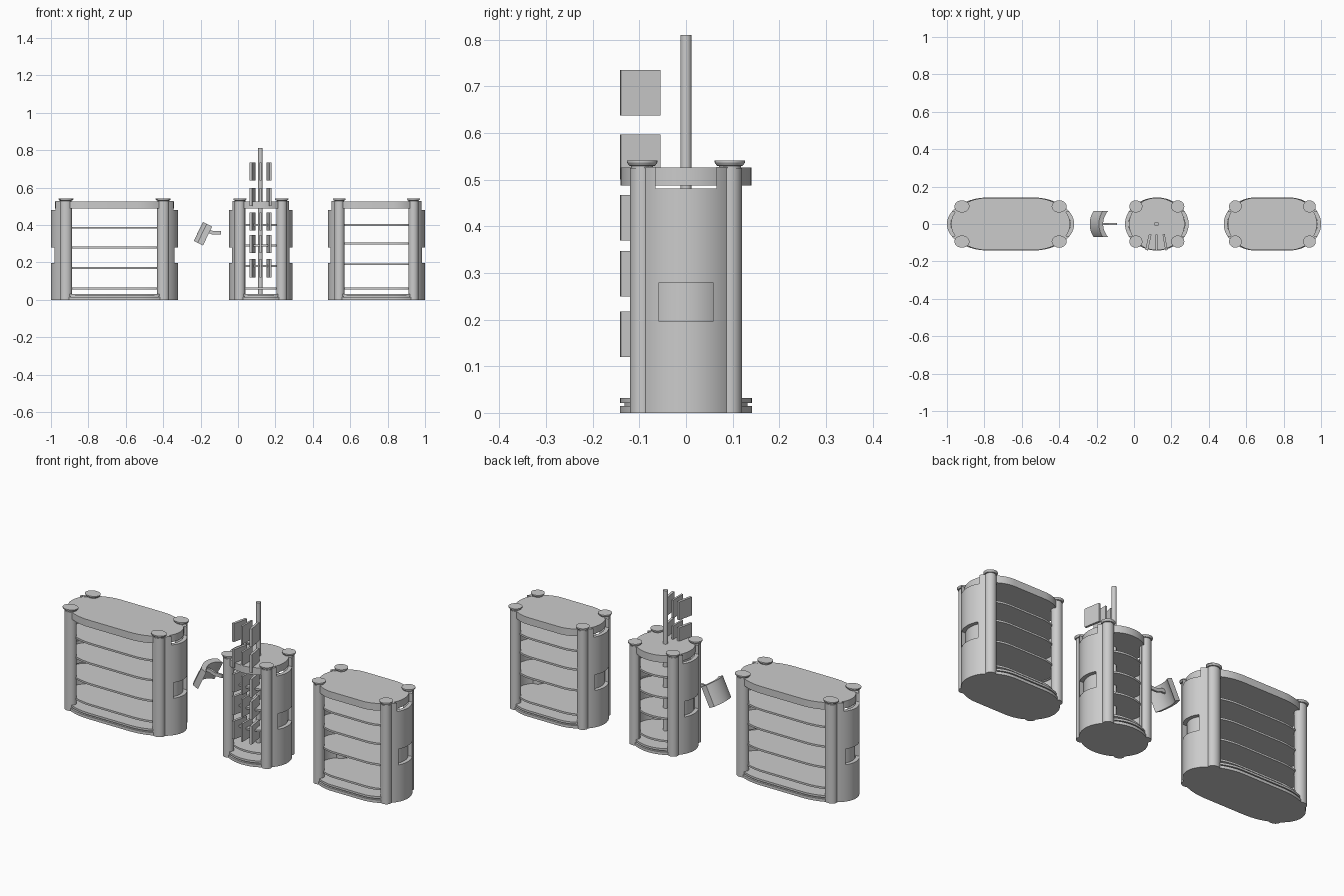
import bpy, bmesh, math
from mathutils import Matrix

if "Cube" in bpy.data.objects:
    bpy.data.objects.remove(bpy.data.objects["Cube"])

B = 0.14  # half depth of every unit


def make(name, bm, smooth=True):
    bmesh.ops.recalc_face_normals(bm, faces=bm.faces)
    me = bpy.data.meshes.new(name)
    bm.to_mesh(me)
    bm.free()
    ob = bpy.data.objects.new(name, me)
    bpy.context.collection.objects.link(ob)
    if smooth:
        bpy.ops.object.select_all(action='DESELECT')
        ob.select_set(True)
        bpy.context.view_layer.objects.active = ob
        bpy.ops.object.shade_smooth_by_angle(angle=math.radians(30))
    return ob


def prism(name, pts, z0, z1, smooth=True):
    bm = bmesh.new()
    f = bm.faces.new([bm.verts.new((x, y, z0)) for x, y in pts])
    r = bmesh.ops.extrude_face_region(bm, geom=[f])
    for v in r['geom']:
        if isinstance(v, bmesh.types.BMVert):
            v.co.z = z1
    return make(name, bm, smooth)


def box(name, size, loc, rot=0):
    bm = bmesh.new()
    bmesh.ops.create_cube(bm, size=1)
    bm.transform(Matrix.Translation(loc) @ Matrix.Rotation(rot, 4, 'Z') @ Matrix.Diagonal((*size, 1)))
    return make(name, bm, False)


def capsule(cx, L, a, b, n=32):
    # straight middle of half length L with elliptical ends
    pts = []
    for s in (1, -1):
        for i in range(n + 1):
            t = -math.pi / 2 + math.pi * i / n
            if L < 1e-4 and s < 0 and i in (0, n):
                continue
            pts.append((cx + s * (L + a * math.cos(t)), s * b * math.sin(t)))
    return pts


def arc_band(x0, side, a, b, d0, d1, ymax, n=28):
    # curved strip between two inset ellipses, |y| limited by ymax
    pts = []
    for d, order in ((d0, 1), (d1, -1)):
        aa, bb = a - d, b - d
        m = math.asin(min(1, ymax / bb))
        for i in range(n + 1):
            t = order * m * (2 * i / n - 1)
            pts.append((x0 + side * aa * math.cos(t), bb * math.sin(t)))
    return pts


def lathe_column(name, x, y, kx, ky):
    # round post with flared cap
    prof = [(1, 0), (1, .525), (.9, .525), (.9, .529), (1.08, .530), (1.25, .537), (1.25, .541)]
    n, bm = 32, bmesh.new()
    rings = [[bm.verts.new((x + kx * r * math.cos(2 * math.pi * i / n),
                            y + ky * r * math.sin(2 * math.pi * i / n), z)) for i in range(n)]
             for r, z in prof]
    for p, q in zip(rings, rings[1:]):
        for i in range(n):
            bm.faces.new((p[i], p[(i + 1) % n], q[(i + 1) % n], q[i]))
    bm.faces.new(rings[0])
    bm.faces.new(rings[-1])
    make(name, bm)


def unit(label, cx, half, a, col_dx, kx, shelves):
    L = half - a
    # base, top and shelves
    prism(label + "_base_lower", capsule(cx, L, a - .005, .142), 0, .015)
    prism(label + "_base_groove", capsule(cx, L, a - .015, .132), .015, .021)
    prism(label + "_base_upper", capsule(cx, L, a - .015, .141), .021, .032)
    prism(label + "_top", capsule(cx, L, a - .022, .14), .488, .526)
    for i, z in enumerate(shelves):
        prism(f"{label}_shelf_{i}", capsule(cx, L, a - .022, .112), z - .005, z + .005)
    # curved end walls with top notch and recessed window
    for side, sn in ((-1, "left"), (1, "right")):
        x0 = cx + side * L
        wall = prism(f"{label}_{sn}_end_wall", arc_band(x0, side, a, B, 0, .02, .1), 0, .527)
        for k, (w, z0, z1) in enumerate(((.13, .481, .6), (.116, .196, .28))):
            cut = box(f"{label}_{sn}_cutter_{k}", (.2, w, z1 - z0),
                      (x0 + side * a, 0, (z0 + z1) / 2))
            cut.hide_render = True
            cut.hide_set(True)
            mod = wall.modifiers.new("cut", 'BOOLEAN')
            mod.operation = 'DIFFERENCE'
            mod.solver = 'EXACT'
            mod.object = cut
        prism(f"{label}_{sn}_window_back", arc_band(x0, side, a, B, .021, .027, .075), .18, .3)
        for y in (-.094, .094):
            lathe_column(f"{label}_{sn}_{'front' if y < 0 else 'back'}_column",
                         cx + side * col_dx, y, kx, .026)


unit("wide_unit", -.66, .34, .22, .26, .032, (.06, .17, .28, .385))
unit("round_unit", .122, .17, .17, .112, .028, (.06, .18, .29, .40))
unit("medium_unit", .74, .26, .17, .198, .027, (.06, .19, .30, .40))

# centre pole of the display
prism("display_pole", capsule(.12, 0, .012, .012, 12), .02, .81)

# fanned hanging panels
for row, z in enumerate((.12, .25, .37, .50, .638)):
    for k, (x, rot, w) in enumerate(((.077, -.22, .014), (.12, 0, .01), (.166, .17, .012))):
        box(f"hanging_panel_{row}_{k}", (w, .086, .097), (x, -.098, z + .0485), rot)

# loose tilted flap: curved plate
flap = prism("flap_plate", arc_band(.17, -1, .17, .14, 0, .025, .07), -.056, .056)
flap.rotation_euler = (0, math.radians(26), 0)
flap.location = (-.212, 0, .365)

# bent handle arm of the flap
bm = bmesh.new()
prof = [(-.20, .378), (-.16, .378), (-.135, .368), (-.09, .368),
        (-.09, .35), (-.14, .35), (-.165, .36), (-.20, .36)]
f = bm.faces.new([bm.verts.new((x, -.005, z)) for x, z in prof])
r = bmesh.ops.extrude_face_region(bm, geom=[f])
bmesh.ops.translate(bm, vec=(0, .01, 0), verts=[v for v in r['geom'] if isinstance(v, bmesh.types.BMVert)])
make("flap_arm", bm, False)
